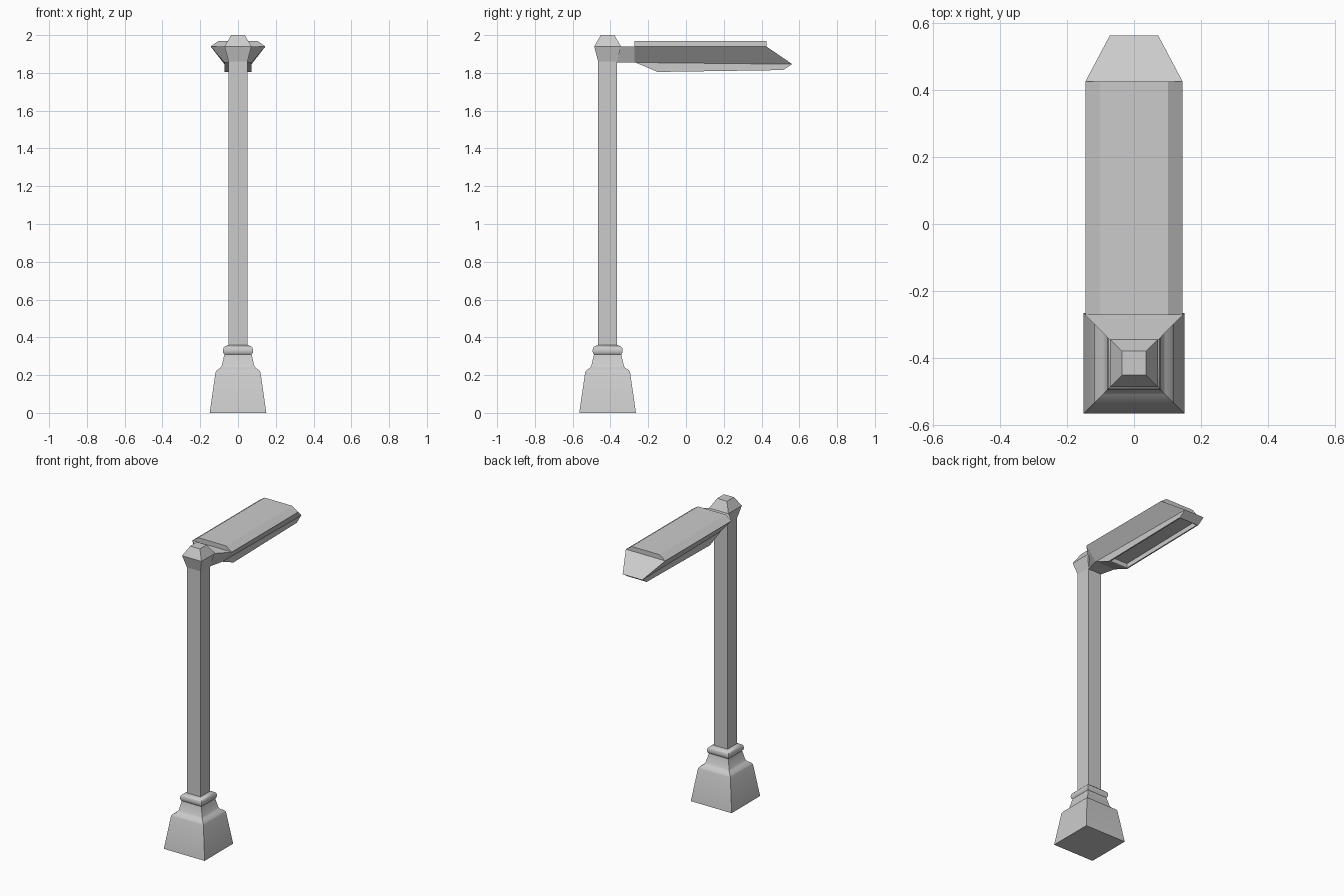
import bpy, bmesh, math

if "Cube" in bpy.data.objects:
    bpy.data.objects.remove(bpy.data.objects["Cube"])

POST_Y = -0.415


def finish(name, bm, smooth=None):
    bmesh.ops.recalc_face_normals(bm, faces=bm.faces)
    me = bpy.data.meshes.new(name)
    bm.to_mesh(me)
    bm.free()
    ob = bpy.data.objects.new(name, me)
    bpy.context.collection.objects.link(ob)
    if smooth:
        bpy.ops.object.select_all(action='DESELECT')
        ob.select_set(True)
        bpy.context.view_layer.objects.active = ob
        bpy.ops.object.shade_smooth_by_angle(angle=math.radians(smooth))
    return ob


def loft(name, rings, smooth=None):
    """Skin closed rings of equal length and cap both ends."""
    bm = bmesh.new()
    loops = [[bm.verts.new(p) for p in r] for r in rings]
    n = len(loops[0])
    for a, b in zip(loops, loops[1:]):
        for i in range(n):
            j = (i + 1) % n
            bm.faces.new((a[i], a[j], b[j], b[i]))
    bm.faces.new(loops[0])
    bm.faces.new(loops[-1])
    return finish(name, bm, smooth)


def square(r, z):
    return [(sx * r, POST_Y + sy * r, z) for sx, sy in ((-1, -1), (1, -1), (1, 1), (-1, 1))]


def section(y, top, z_top, bottom, z_bottom, y_bottom=None):
    yb = y if y_bottom is None else y_bottom
    return [(-top, y, z_top), (top, y, z_top), (bottom, yb, z_bottom), (-bottom, yb, z_bottom)]


# Plinth with concave shoulder and rounded collar
plinth = [(0.15, 0), (0.119, 0.215), (0.113, 0.225), (0.094, 0.238), (0.086, 0.25),
          (0.072, 0.31), (0.078, 0.317), (0.08, 0.33), (0.077, 0.345), (0.07, 0.352), (0.05, 0.36)]
loft("plinth", [square(r, z) for r, z in plinth], 35)

# Post with flared cap
loft("post", [square(r, z) for r, z in ((0.05, 0.35), (0.05, 1.86), (0.071, 1.94), (0.036, 2.0))])

# Arm flaring into the tapered lamp housing, with a raked far end
loft("lamp_housing", [section(-0.37, 0.048, 1.94, 0.048, 1.855),
                      section(-0.272, 0.145, 1.94, 0.072, 1.855),
                      section(0.425, 0.145, 1.94, 0.072, 1.846, 0.563)])

# Bevelled lid
loft("lamp_lid", [section(y, 0.102, 1.97, 0.145, 1.94) for y in (-0.272, 0.425)])

# Lower skirt with recessed light panel
side = [(-0.27, 1.856), (-0.15, 1.805), (0.515, 1.815), (0.562, 1.847)]
bm = bmesh.new()
left, right = ([bm.verts.new((x, y, z)) for y, z in side] for x in (-0.072, 0.072))
bm.faces.new(left)
bm.faces.new(right)
walls = [bm.faces.new((left[i], left[(i + 1) % 4], right[(i + 1) % 4], right[i])) for i in range(4)]
bmesh.ops.recalc_face_normals(bm, faces=bm.faces)
panel = walls[1]
bmesh.ops.inset_region(bm, faces=[panel], thickness=0.012)
rim = list(panel.verts)
recess = bmesh.ops.extrude_discrete_faces(bm, faces=[panel])["faces"][0]
bmesh.ops.translate(bm, verts=list(recess.verts), vec=(0, 0, 0.03))
finish("lamp_skirt", bm)
